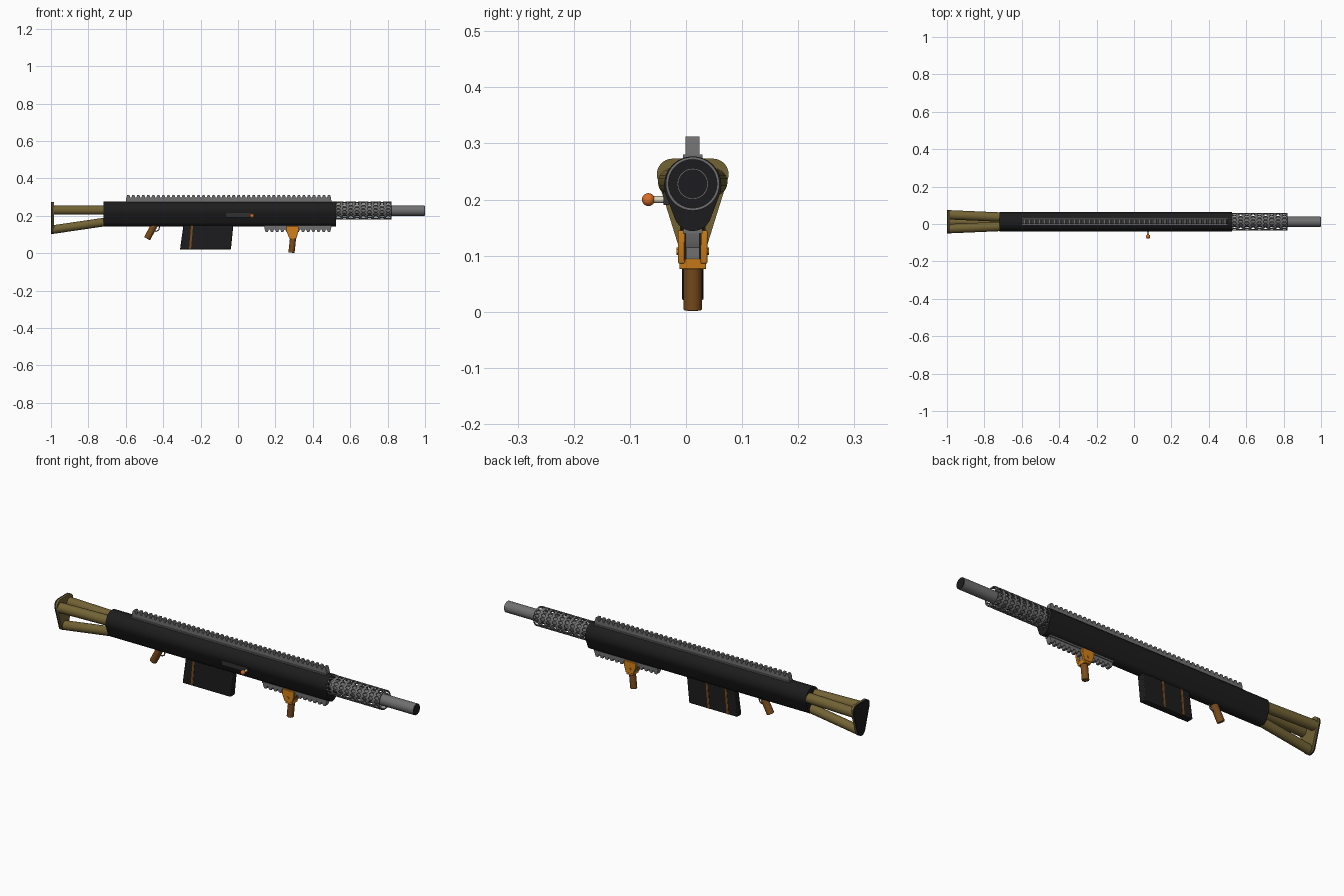
import bpy, bmesh, math
from mathutils import Vector

if "Cube" in bpy.data.objects:
    bpy.data.objects.remove(bpy.data.objects["Cube"])

CY = 0.012            # centre line in y
CZ = 0.228            # bore height


def material(name, r, g, b):
    m = bpy.data.materials.new(name)
    m.diffuse_color = (r, g, b, 1)
    m.use_nodes = True
    m.node_tree.nodes["Principled BSDF"].inputs["Base Color"].default_value = m.diffuse_color
    return m


BLACK = material("black", 0.012, 0.012, 0.013)
PANEL = material("panel", 0.03, 0.03, 0.03)
STEEL = material("steel", 0.16, 0.16, 0.16)
OLIVE = material("olive", 0.17, 0.125, 0.035)
ORANGE = material("orange", 0.65, 0.22, 0.01)
BROWN = material("brown", 0.19, 0.07, 0.012)
RED = material("knob_orange", 0.7, 0.16, 0.02)
IVORY = material("ivory", 0.7, 0.65, 0.5)


def finish(name, bm, mat, bevel=0, smooth=True):
    bmesh.ops.recalc_face_normals(bm, faces=bm.faces)
    me = bpy.data.meshes.new(name)
    bm.to_mesh(me)
    bm.free()
    ob = bpy.data.objects.new(name, me)
    bpy.context.collection.objects.link(ob)
    me.materials.append(mat)
    if bevel:
        b = ob.modifiers.new("bevel", 'BEVEL')
        b.width, b.segments = bevel, 2
    if smooth:
        bpy.ops.object.select_all(action='DESELECT')
        ob.select_set(True)
        bpy.context.view_layer.objects.active = ob
        bpy.ops.object.shade_smooth_by_angle(angle=math.radians(35))
    return ob


def prism(name, pts, axis, a, b, mat, bevel=0):
    """Extrude a profile: axis 'x' takes (y, z) points, 'y' takes (x, z)."""
    bm = bmesh.new()
    put = (lambda p, t: (t, p[0], p[1])) if axis == 'x' else (lambda p, t: (p[0], t, p[1]))
    lo = [bm.verts.new(put(p, a)) for p in pts]
    hi = [bm.verts.new(put(p, b)) for p in pts]
    bm.faces.new(lo)
    bm.faces.new(hi)
    n = len(pts)
    for i in range(n):
        j = (i + 1) % n
        bm.faces.new((lo[i], lo[j], hi[j], hi[i]))
    return finish(name, bm, mat, bevel)


def rod(name, p, q, r, mat, sides=24, bevel=0):
    p, q = Vector(p), Vector(q)
    bm = bmesh.new()
    bmesh.ops.create_cone(bm, cap_ends=True, segments=sides, radius1=r, radius2=r, depth=(q - p).length)
    rot = (q - p).to_track_quat('Z', 'Y').to_matrix()
    bmesh.ops.rotate(bm, verts=bm.verts, matrix=rot, cent=(0, 0, 0))
    bmesh.ops.translate(bm, verts=bm.verts, vec=(p + q) / 2)
    return finish(name, bm, mat, bevel)


def box(x0, x1, z0, z1):
    return [(x0, z0), (x1, z0), (x1, z1), (x0, z1)]


def hull(circles, n=40):
    """Convex outline around circles given as (y, z, r)."""
    pts = sorted((round(y + r * math.cos(2 * math.pi * i / n), 6), round(z + r * math.sin(2 * math.pi * i / n), 6))
                 for y, z, r in circles for i in range(n))

    def chain(seq):
        out = []
        for p in seq:
            while len(out) > 1 and ((out[-1][0] - out[-2][0]) * (p[1] - out[-2][1])
                                    - (out[-1][1] - out[-2][1]) * (p[0] - out[-2][0])) <= 1e-9:
                out.pop()
            out.append(p)
        return out[:-1]
    return chain(pts) + chain(pts[::-1])


def rail(name, x0, x1, z_root, z_mid, z_tip, teeth):
    pitch = (x1 - x0) / teeth
    pts = [(x1, z_root), (x0, z_root)]
    for i in range(teeth):
        x = x0 + i * pitch
        pts += [(x + f * pitch, z) for f, z in ((0.1, z_mid), (0.3, z_tip), (0.7, z_tip), (0.9, z_mid))]
    prism(name, pts, 'y', CY - 0.0125, CY + 0.0125, STEEL)


# receiver: teardrop section
prism("receiver", hull([(CY, CZ - 0.002, 0.051), (CY, 0.178, 0.034)], 48), 'x', -0.72, 0.525, BLACK)

# barrel with dark bore
rod("barrel", (0.5, CY, CZ), (0.998, CY, CZ), 0.028, STEEL, 32)
rod("muzzle_bore", (0.99, CY, CZ), (1.0, CY, CZ), 0.026, BLACK, 32)

# perforated shroud: staggered cells, each a rectangle bridged to a round hole
R, RINGS, HOLES = 0.048, 9, 14
X0, X1 = 0.52, 0.82
cw, ch = (X1 - X0) / RINGS, 2 * math.pi / HOLES
bm = bmesh.new()
for i in range(RINGS):
    for k in range(HOLES):
        cx, ca = X0 + (i + 0.5) * cw, (k + 0.5 * (i % 2)) * ch
        inner, outer = [], []
        for s in range(16):
            t = math.pi * (s + 0.0) / 8
            c, d = math.cos(t), math.sin(t)
            a = (s + 2) % 16                     # walk the rectangle, 4 steps per side
            e, f = a // 4, (a % 4) / 2 - 1
            u, v = ((1, f), (-f, 1), (-1, -f), (f, -1))[e]
            for ring, du, dv in ((inner, 0.012 * c, 0.0085 / R * d), (outer, u * cw / 2, v * ch / 2)):
                ang = ca + dv
                ring.append(bm.verts.new((cx + du, CY + R * math.cos(ang), CZ + R * math.sin(ang))))
        for s in range(16):
            t = (s + 1) % 16
            bm.faces.new((inner[s], outer[s], outer[t], inner[t]))
bmesh.ops.remove_doubles(bm, verts=bm.verts, dist=0.0002)
shroud = finish("barrel_shroud", bm, STEEL)
sol = shroud.modifiers.new("thickness", 'SOLIDIFY')
sol.thickness, sol.offset = 0.005, -1

# toothed rails
rail("top_rail", -0.6, 0.5, 0.27, 0.297, 0.312, 41)
rail("lower_rail", 0.14, 0.5, 0.15, 0.127, 0.114, 13)
for nm, x0, z0, z1 in (("top_rail_foot", -0.6, 0.27, 0.28), ("lower_rail_foot", 0.14, 0.14, 0.148)):
    prism(nm, box(x0, 0.5, z0, z1), 'y', CY - 0.017, CY + 0.017, STEEL)

# stock: three tubes and a rounded butt plate
for nm, s in (("left", 1), ("right", -1)):
    rod("stock_tube_" + nm, (-0.71, CY + s * 0.025, 0.231), (-0.988, CY + s * 0.037, 0.231), 0.025, OLIVE)
rod("stock_tube_lower", (-0.70, CY, 0.169), (-0.988, CY, 0.127), 0.023, OLIVE)
butt = hull([(CY - 0.036, 0.245, 0.028), (CY + 0.036, 0.245, 0.028), (CY, 0.133, 0.029)], 32)
prism("butt_plate", butt, 'x', -0.992, -0.983, OLIVE)
prism("butt_pad", butt, 'x', -1.0, -0.992, BLACK)

# magazine with coloured strips
prism("magazine", [(-0.31, 0.02), (-0.038, 0.02), (-0.025, 0.15), (-0.292, 0.15)],
      'y', CY - 0.018, CY + 0.018, BLACK, 0.004)
for nm, x, y0, y1 in (("front_strip", -0.262, CY - 0.0195, CY), ("back_strip_a", -0.262, CY, CY + 0.0195),
                      ("back_strip_b", -0.155, CY, CY + 0.0195)):
    prism("magazine_" + nm, [(x, 0.022), (x + 0.011, 0.022), (x + 0.022, 0.148), (x + 0.011, 0.148)],
          'y', y0, y1, BROWN)

# pistol grip, trigger and guard
rod("pistol_grip", (-0.445, CY, 0.155), (-0.486, CY, 0.078), 0.018, BROWN, 24, 0.002)
guard = [(-0.455, 0.125), (-0.437, 0.117), (-0.424, 0.124), (-0.418, 0.15)]
for i in range(3):
    (xa, za), (xb, zb) = guard[i], guard[i + 1]
    rod("trigger_guard_%d" % i, (xa, CY, za), (xb, CY, zb), 0.003, STEEL, 10)
rod("trigger", (-0.436, CY, 0.15), (-0.44, CY, 0.128), 0.0025, STEEL, 10)

# foregrip: fork clamp and round handle
for nm, s in (("left", 1), ("right", -1)):
    y = CY + s * 0.020
    prism("clamp_arm_" + nm, [(0.258, 0.145), (0.258, 0.12), (0.272, 0.086), (0.314, 0.086),
                              (0.324, 0.12), (0.324, 0.145)], 'y', y - 0.006, y + 0.006, ORANGE, 0.002)
    rod("clamp_bolt_" + nm, (0.291, y, 0.108), (0.291, y + s * 0.009, 0.108), 0.007, ORANGE, 6)
prism("clamp_base", [(0.272, 0.094), (0.276, 0.076), (0.311, 0.076), (0.314, 0.094)],
      'y', CY - 0.024, CY + 0.024, ORANGE, 0.002)
prism("clamp_block", box(0.272, 0.312, 0.09, 0.12), 'y', CY - 0.012, CY + 0.012, STEEL)
rod("foregrip_handle", (0.295, CY, 0.09), (0.286, CY, 0.003), 0.0165, BROWN, 24, 0.002)

# bolt slot, handle and knob
prism("bolt_slot", box(-0.065, 0.085, 0.19, 0.214), 'y', -0.040, -0.03, PANEL)
rod("bolt_handle", (0.075, -0.03, 0.2), (0.075, -0.062, 0.2), 0.006, IVORY, 16)
bm = bmesh.new()
bmesh.ops.create_uvsphere(bm, u_segments=20, v_segments=12, radius=0.0115)
bmesh.ops.translate(bm, verts=bm.verts, vec=(0.075, -0.067, 0.2))
finish("bolt_knob", bm, RED)
